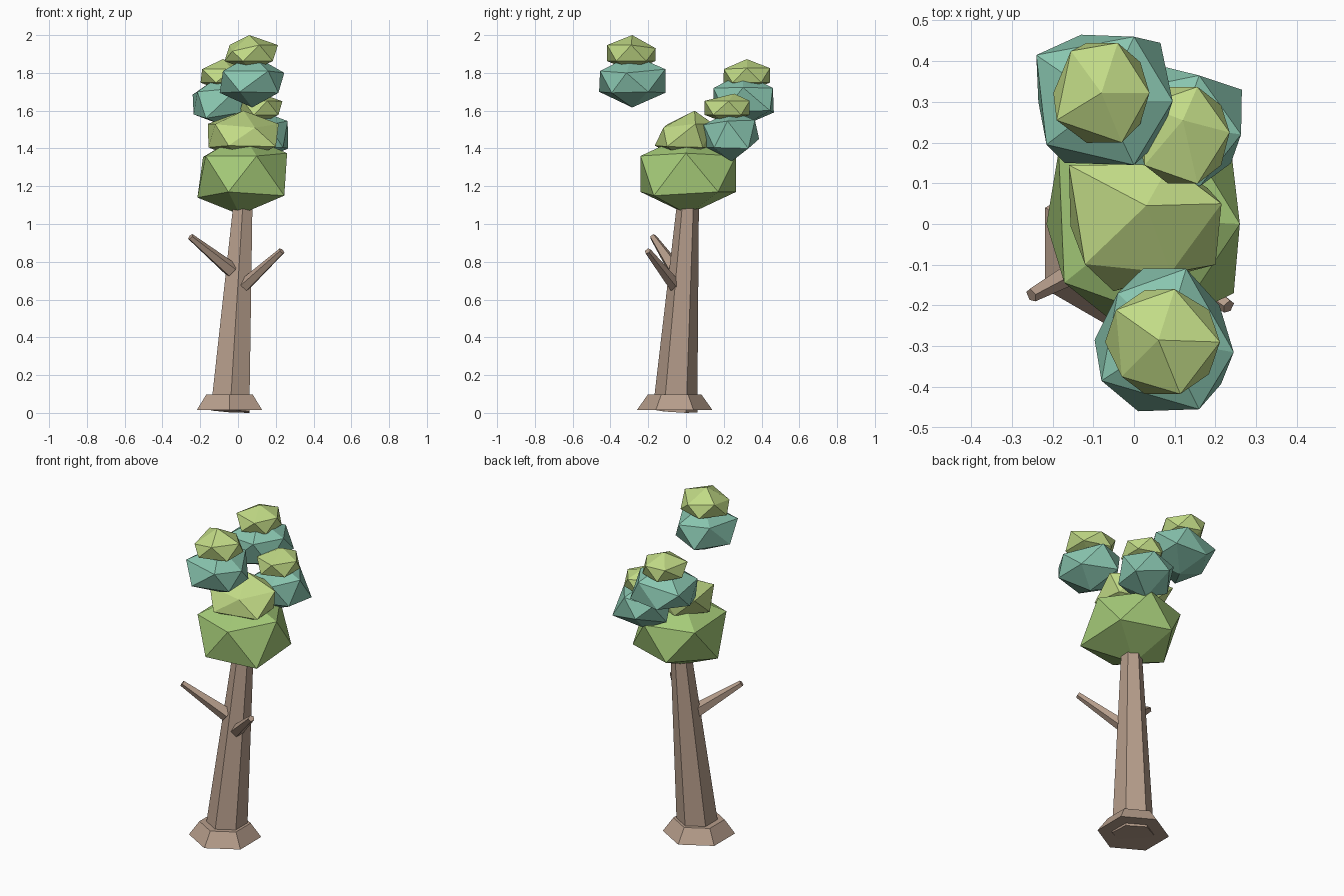
import bpy, bmesh
from mathutils import Vector, Matrix


def material(name, rgb):
    m = bpy.data.materials.new(name)
    m.diffuse_color = (*rgb, 1)
    return m


BARK = material("bark", (0.47, 0.34, 0.26))
GREEN = material("leaf_green", (0.38, 0.60, 0.19))
TEAL = material("leaf_teal", (0.25, 0.56, 0.43))
LIME = material("leaf_lime", (0.54, 0.71, 0.24))


def finish(name, bm, mat):
    mesh = bpy.data.meshes.new(name)
    bm.to_mesh(mesh)
    bm.free()
    mesh.materials.append(mat)
    obj = bpy.data.objects.new(name, mesh)
    bpy.context.collection.objects.link(obj)


def taper(name, start, end, r1, r2, sides=6):
    """Faceted tapered stick running from start to end."""
    a, b = Vector(start), Vector(end)
    axis = b - a
    turn = Vector((0, 0, 1)).rotation_difference(axis).to_matrix().to_4x4()
    bm = bmesh.new()
    bmesh.ops.create_cone(bm, cap_ends=True, segments=sides, radius1=r1, radius2=r2,
                          depth=axis.length,
                          matrix=Matrix.Translation((a + b) / 2) @ turn)
    finish(name, bm, BARK)


def leaves(name, mat, centre, size, pulls=()):
    """Squashed twenty-sided leaf clump; the corner nearest each pull point moves to it."""
    bm = bmesh.new()
    bmesh.ops.create_icosphere(bm, subdivisions=1, radius=1,
                               matrix=Matrix.Translation(centre) @ Matrix.Diagonal((*size, 1)))
    free = list(bm.verts)
    for p in map(Vector, pulls):
        corner = min(free, key=lambda v: (v.co - p).length)
        corner.co = p
        free.remove(corner)
    finish(name, bm, mat)


# Leaning trunk, upright root flare and two bare branches
taper("trunk", (-0.042, -0.058, 0.01), (0.032, 0.016, 1.2), 0.118, 0.053)
taper("root_flare", (-0.045, -0.06, 0.015), (-0.045, -0.06, 0.097), 0.2, 0.142)
taper("left_branch", (-0.035, -0.055, 0.755), (-0.252, -0.175, 0.932), 0.042, 0.018, 5)
taper("right_branch", (0.035, -0.06, 0.675), (0.232, -0.203, 0.857), 0.036, 0.018, 5)

# Main crown
leaves("crown_base", GREEN, (0.024, 0.012, 1.265), (0.27, 0.297, 0.213),
       [(0.245, -0.17, 1.15), (-0.215, 0.0, 1.14), (0.24, 0.17, 1.17), (-0.185, 0.18, 1.355),
        (0.26, 0.0, 1.375), (0.01, 0.01, 1.05)])
leaves("crown_top", LIME, (0.03, -0.005, 1.467), (0.208, 0.178, 0.137),
       [(0.03, 0.045, 1.6), (-0.16, 0.145, 1.53), (0.09, -0.12, 1.51),
        (-0.05, -0.165, 1.415), (0.215, 0.05, 1.53), (0.2, -0.1, 1.41)])

# Three outer clumps, each with a light cap
leaves("front_clump", TEAL, (0.075, -0.285, 1.757), (0.192, 0.206, 0.14),
       [(-0.04, -0.17, 1.82), (-0.08, -0.385, 1.81), (0.01, -0.46, 1.7),
        (0.16, -0.455, 1.81), (0.245, -0.315, 1.8), (0.21, -0.2, 1.7)])
leaves("front_cap", LIME, (0.07, -0.29, 1.905), (0.158, 0.15, 0.095),
       [(-0.03, -0.375, 1.915), (0.1, -0.16, 1.93), (0.06, -0.285, 2.0)])
leaves("back_left_clump", TEAL, (-0.075, 0.302, 1.66), (0.19, 0.19, 0.14),
       [(-0.24, 0.415, 1.685), (-0.235, 0.3, 1.58), (-0.13, 0.465, 1.59), (0.0, 0.46, 1.72),
        (0.065, 0.445, 1.6), (-0.215, 0.195, 1.7), (-0.17, 0.15, 1.56), (0.0, 0.145, 1.72)])
leaves("back_left_cap", LIME, (-0.08, 0.322, 1.787), (0.132, 0.144, 0.086),
       [(-0.155, 0.425, 1.82), (-0.04, 0.445, 1.825), (-0.03, 0.2, 1.82), (-0.19, 0.255, 1.82)])
leaves("back_right_clump", TEAL, (0.115, 0.24, 1.465), (0.17, 0.173, 0.135),
       [(0.265, 0.33, 1.4), (0.263, 0.22, 1.545), (0.07, 0.387, 1.45), (0.16, 0.365, 1.55)])
leaves("back_right_cap", LIME, (0.12, 0.218, 1.615), (0.13, 0.14, 0.083),
       [(0.12, 0.255, 1.69), (0.235, 0.225, 1.65)])
